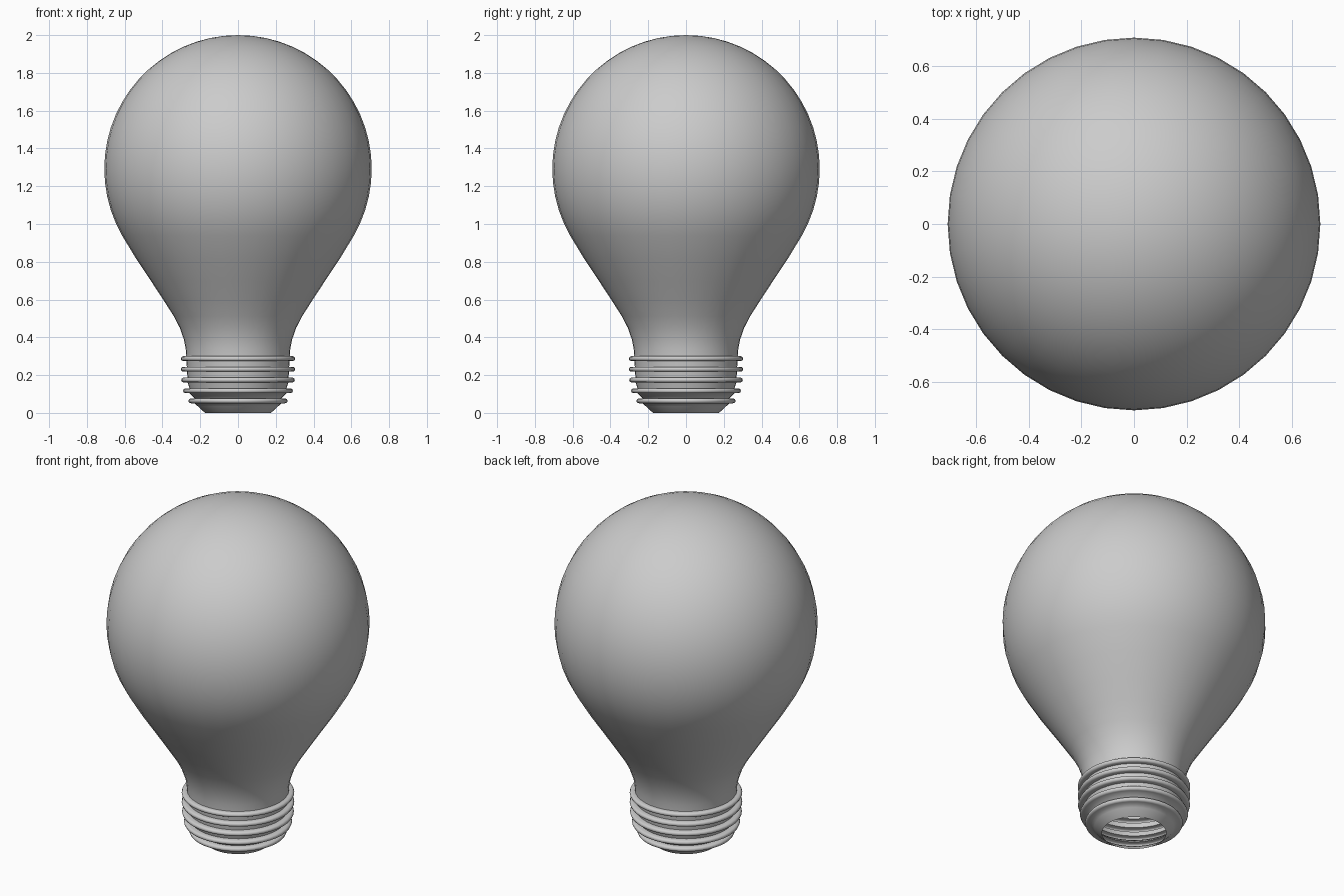
import bpy, bmesh
from math import sin, cos, pi, radians

if "Cube" in bpy.data.objects:
    bpy.data.objects.remove(bpy.data.objects["Cube"])

SIDES = 40


def lathe(name, profile):
    """Revolve a list of (radius, z) points about the z axis."""
    bm = bmesh.new()
    verts = [bm.verts.new((r, 0, z)) for r, z in profile]
    edges = [bm.edges.new(pair) for pair in zip(verts, verts[1:])]
    bmesh.ops.spin(bm, geom=verts + edges, cent=(0, 0, 0), axis=(0, 0, 1),
                   angle=2 * pi, steps=SIDES, use_duplicate=False)
    bmesh.ops.remove_doubles(bm, verts=bm.verts, dist=0.0005)
    bmesh.ops.recalc_face_normals(bm, faces=bm.faces)
    # Make sure the open shell faces outward
    if sum(f.normal.dot(f.calc_center_median()) * f.calc_area() for f in bm.faces) < 0:
        bmesh.ops.reverse_faces(bm, faces=bm.faces)
    mesh = bpy.data.meshes.new(name)
    bm.to_mesh(mesh)
    bm.free()
    obj = bpy.data.objects.new(name, mesh)
    bpy.context.collection.objects.link(obj)
    bpy.ops.object.select_all(action='DESELECT')
    obj.select_set(True)
    bpy.context.view_layer.objects.active = obj
    bpy.ops.object.shade_smooth_by_angle(angle=radians(50))
    return obj


# Glass bulb: spherical crown flowing into a narrow neck
R, CZ = 0.708, 1.292
crown = [(R * sin(radians(a)), CZ + R * cos(radians(a))) for a in range(0, 121, 6)]
neck = [(0.54, 0.817), (0.46, 0.697), (0.395, 0.598), (0.34, 0.512),
        (0.308, 0.45), (0.287, 0.39), (0.277, 0.34), (0.274, 0.302)]
lathe("glass_bulb", crown + neck)

# Screw base: five rounded ridges on a tapering sleeve, open at the bottom
ridges = [(0.287, 0.274, 0.303), (0.231, 0.271, 0.303), (0.174, 0.267, 0.301),
          (0.117, 0.257, 0.291), (0.064, 0.230, 0.263)]
base = [(0.274, 0.302)]
for z, inner, outer in ridges:
    h = 0.013
    base.append((inner, z + h))
    for i in range(5):
        a = pi / 2 - i * pi / 4
        base.append((outer - h + h * cos(a), z + h * sin(a)))
    base.append((inner, z - h))
base += [(0.214, 0.036), (0.178, 0.003), (0.173, 0.0)]
lathe("screw_base", base)
